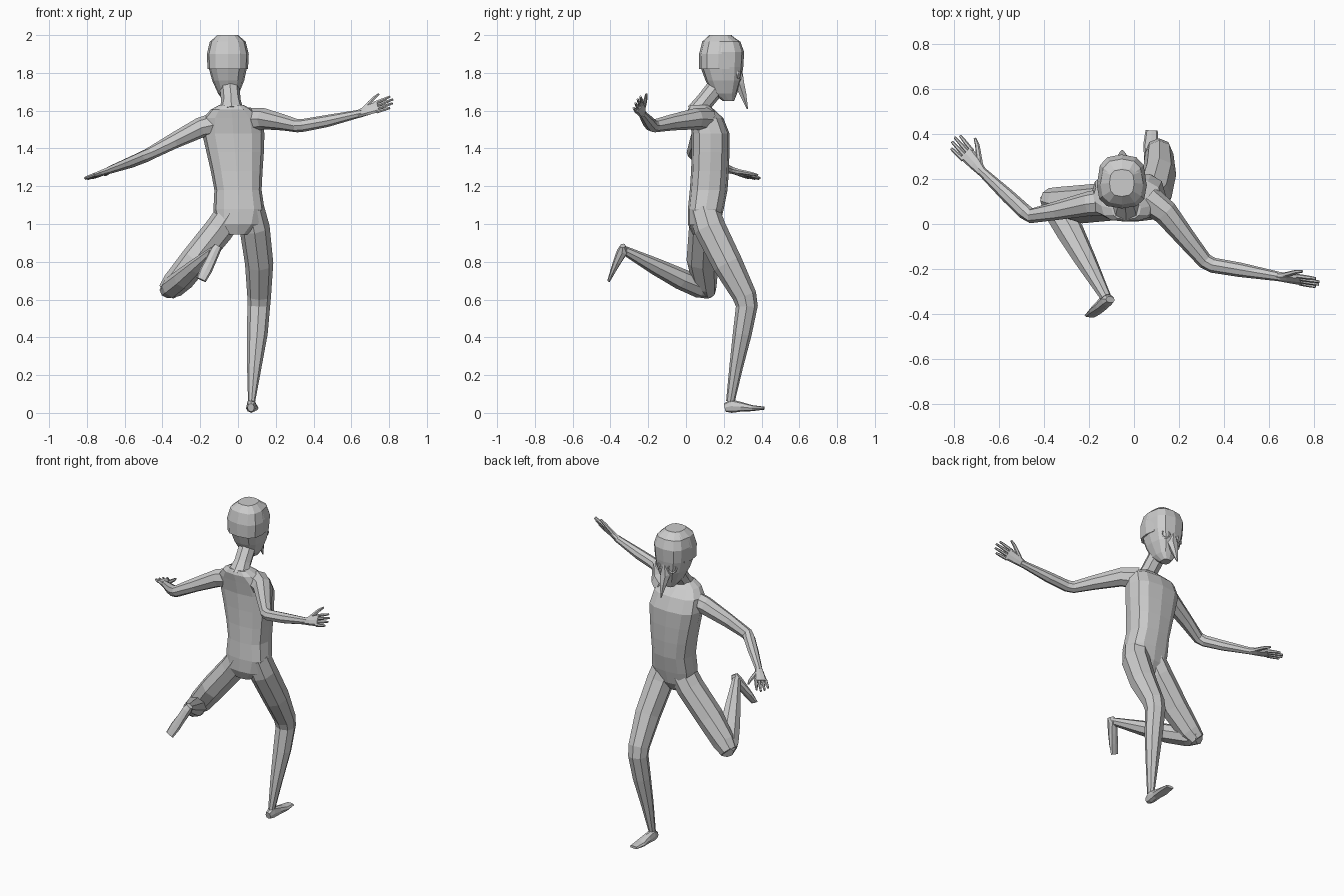
import bpy, bmesh, math
from mathutils import Vector

X, Y, Z = Vector((1, 0, 0)), Vector((0, 1, 0)), Vector((0, 0, 1))


def loft(name, rings, side=X, n=8, power=1.0, axis=None):
    """Skin rings (x, y, z, half width along side, half depth); a fixed axis keeps rings parallel."""
    bm = bmesh.new()
    centres = [Vector(r[:3]) for r in rings]
    loops = []
    for i, r in enumerate(rings):
        c = centres[i]
        t = axis
        if t is None:
            t = Vector()
            if i:
                t += (c - centres[i - 1]).normalized()
            if i < len(rings) - 1:
                t += (centres[i + 1] - c).normalized()
            t.normalize()
        a = (side - t * side.dot(t)).normalized()
        b = t.cross(a)
        loop = []
        for k in range(n):
            u = 2 * math.pi * k / n
            cu, su = [math.copysign(abs(f) ** power, f) if abs(f) > 1e-6 else 0
                      for f in (math.cos(u), math.sin(u))]
            loop.append(bm.verts.new(c + a * cu * r[3] + b * su * r[-1]))
        loops.append(loop)
    for p, q in zip(loops, loops[1:]):
        for k in range(n):
            bm.faces.new((p[k], p[(k + 1) % n], q[(k + 1) % n], q[k]))
    bm.faces.new(loops[0][::-1])
    bm.faces.new(loops[-1])
    bmesh.ops.recalc_face_normals(bm, faces=bm.faces)
    me = bpy.data.meshes.new(name)
    bm.to_mesh(me)
    bm.free()
    ob = bpy.data.objects.new(name, me)
    bpy.context.collection.objects.link(ob)
    return ob


def hand(name, wrist, tip, across):
    """Palm, four fingers and a thumb; across points to the thumb side."""
    w, f = Vector(wrist), Vector(tip) - Vector(wrist)
    f.normalize()
    a = Vector(across)
    a = (a - f * a.dot(f)).normalized()

    def at(d, s):
        return tuple(w + f * d + a * s)

    loft(name + "_palm", [at(-.01, 0) + (.021, .018), at(.04, .003) + (.03, .016),
                          at(.105, .003) + (.036, .012)], a, 8, .8)
    for i, length in enumerate((.165, .185, .192, .18)):
        s = -.026 + i * .019
        loft(f"{name}_finger_{i + 1}", [at(.09, s) + (.0095, .010), at(.14, s * 1.1) + (.009, .009),
                                        at(length, s * 1.2) + (.006, .006)], a, 6)
    loft(name + "_thumb", [at(.015, .01) + (.015, .013), at(.065, .045) + (.012, .011),
                           at(.095, .065) + (.010, .009), at(.125, .078) + (.006, .006)], a, 6)


# Body
loft("torso", [(-.005, .09, .945, .06, .055), (0, .095, 1.0, .12, .085), (.005, .105, 1.08, .135, .095),
               (0, .12, 1.18, .125, .10), (-.007, .127, 1.28, .137, .10), (-.015, .13, 1.38, .152, .10),
               (-.025, .13, 1.48, .165, .10), (-.03, .108, 1.56, .155, .09),
               (-.035, .08, 1.605, .11, .07), (-.035, .07, 1.63, .065, .05)], X, 12, .75, Z)
loft("neck", [(-.035, .055, 1.59, .07, .055), (-.037, .10, 1.65, .052, .048),
              (-.045, .165, 1.73, .052, .05)], X, 8)

# Head, hood and face mask
loft("head", [(-.05, .225, 1.652, .028, .03), (-.05, .205, 1.69, .055, .065), (-.052, .198, 1.76, .085, .095),
              (-.054, .19, 1.83, .102, .113), (-.054, .19, 1.91, .108, .118),
              (-.054, .19, 1.965, .092, .098), (-.054, .185, 1.995, .055, .06)], X, 12, .75, Z)
loft("hood", [(-.054, .17, 1.82, .107, .10), (-.054, .172, 1.90, .111, .103),
              (-.054, .178, 1.965, .095, .092), (-.054, .182, 2.0, .055, .06)], X, 12, .75, Z)
loft("beak", [(-.052, .288, 1.815, .010, .012), (-.052, .282, 1.745, .034, .03),
              (-.052, .30, 1.69, .022, .022), (-.052, .325, 1.61, .003, .004)], X, 6, 1, Z)
for s, label in ((-1, "left"), (1, "right")):
    bpy.ops.mesh.primitive_torus_add(major_segments=10, minor_segments=4, major_radius=.024, minor_radius=.006,
                                     location=(-.052 + s * .05, .283, 1.79),
                                     rotation=(math.radians(95), 0, math.radians(-s * 25)))
    bpy.context.object.name = "eye_rim_" + label

# Arms
loft("right_arm", [(-.11, .10, 1.53, .062), (-.20, .09, 1.51, .054), (-.34, .06, 1.44, .042),
                   (-.455, .037, 1.378, .034), (-.485, .055, 1.362, .034), (-.56, .125, 1.33, .031),
                   (-.685, .243, 1.284, .020)], Z)
loft("left_arm", [(.06, .11, 1.55, .066), (.14, .05, 1.557, .056), (.24, -.075, 1.538, .043),
                  (.315, -.165, 1.52, .035), (.35, -.183, 1.523, .034), (.47, -.203, 1.545, .032),
                  (.655, -.235, 1.587, .020)], Z)
hand("right_hand", (-.68, .238, 1.286), (-.81, .38, 1.236), (.72, .68, .05))
hand("left_hand", (.645, -.234, 1.585), (.822, -.264, 1.648), (-.1, .5, .75))

# Standing leg
loft("left_leg", [(.065, .095, 1.08, .075, .08), (.088, .125, .98, .08, .085), (.112, .22, .79, .075, .08),
                  (.112, .31, .62, .063, .064), (.110, .322, .565, .06, .058), (.102, .298, .42, .055, .05),
                  (.086, .265, .24, .038, .036), (.072, .235, .06, .019, .023)])
loft("left_foot", [(.068, .205, .028, .018, .022), (.07, .24, .036, .025, .036), (.073, .29, .032, .028, .026),
                   (.075, .35, .025, .034, .016), (.078, .415, .025, .027, .008)], X, 8, .8)

# Raised leg, folded at the knee
loft("right_thigh", [(-.04, .10, 1.06, .075, .085), (-.10, .10, .97, .078, .085), (-.23, .088, .81, .076, .085),
                     (-.335, .10, .685, .068, .065), (-.378, .11, .64, .052, .05)], Y.cross(Z))
loft("right_calf", [(-.375, .135, .645, .045, .04), (-.345, .075, .665, .064, .058),
                    (-.285, -.03, .71, .062, .056), (-.215, -.16, .775, .048, .045),
                    (-.125, -.325, .86, .025, .024)], X)
loft("right_foot", [(-.105, -.335, .885, .022, .014), (-.12, -.335, .858, .027, .03),
                    (-.145, -.362, .805, .029, .022), (-.17, -.385, .755, .032, .015),
                    (-.195, -.407, .705, .027, .008)], Vector((.85, -.1, -.45)), 8, .8)
